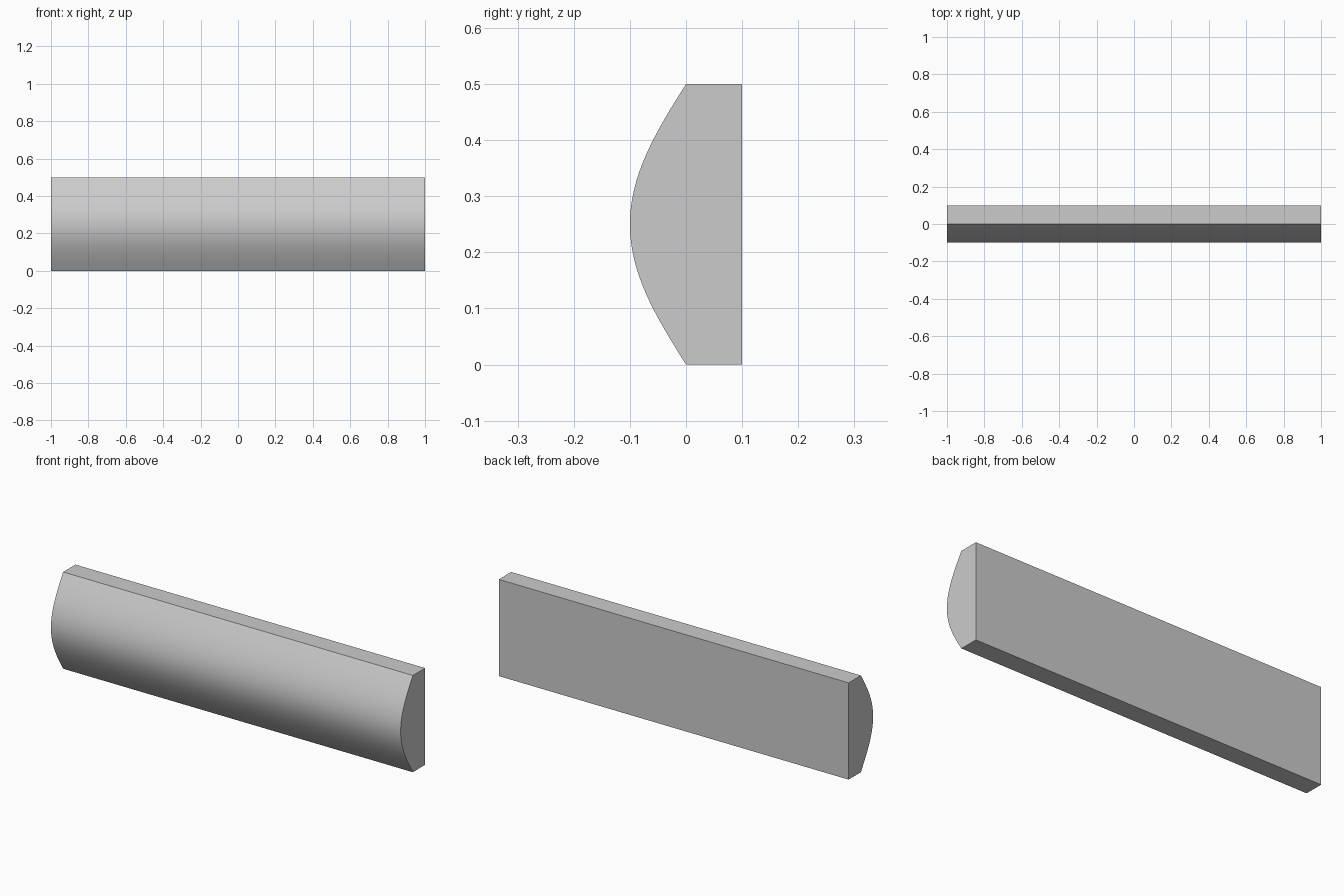
import bpy, bmesh, math

if "Cube" in bpy.data.objects:
    bpy.data.objects.remove(bpy.data.objects["Cube"])

LENGTH, HEIGHT, DEPTH, BULGE, STEPS = 2.0, 0.5, 0.1, 0.1, 32

# Cross-section in y,z: flat back, sine-shaped front bulge
profile = [(-BULGE * math.sin(math.pi * i / STEPS), HEIGHT * i / STEPS)
           for i in range(STEPS + 1)]
profile += [(DEPTH, HEIGHT), (DEPTH, 0.0)]

# Extrude the section along x
bm = bmesh.new()
cap = bm.faces.new([bm.verts.new((-LENGTH / 2, y, z)) for y, z in profile])
result = bmesh.ops.extrude_face_region(bm, geom=[cap], use_keep_orig=True)
moved = [g for g in result["geom"] if isinstance(g, bmesh.types.BMVert)]
bmesh.ops.translate(bm, verts=moved, vec=(LENGTH, 0, 0))
bmesh.ops.recalc_face_normals(bm, faces=bm.faces)

mesh = bpy.data.meshes.new("curved_panel")
bm.to_mesh(mesh)
bm.free()
panel = bpy.data.objects.new("curved_panel", mesh)
bpy.context.collection.objects.link(panel)

# Smooth bulge, sharp edges elsewhere
bpy.context.view_layer.objects.active = panel
panel.select_set(True)
bpy.ops.object.shade_smooth_by_angle(angle=math.radians(30))
